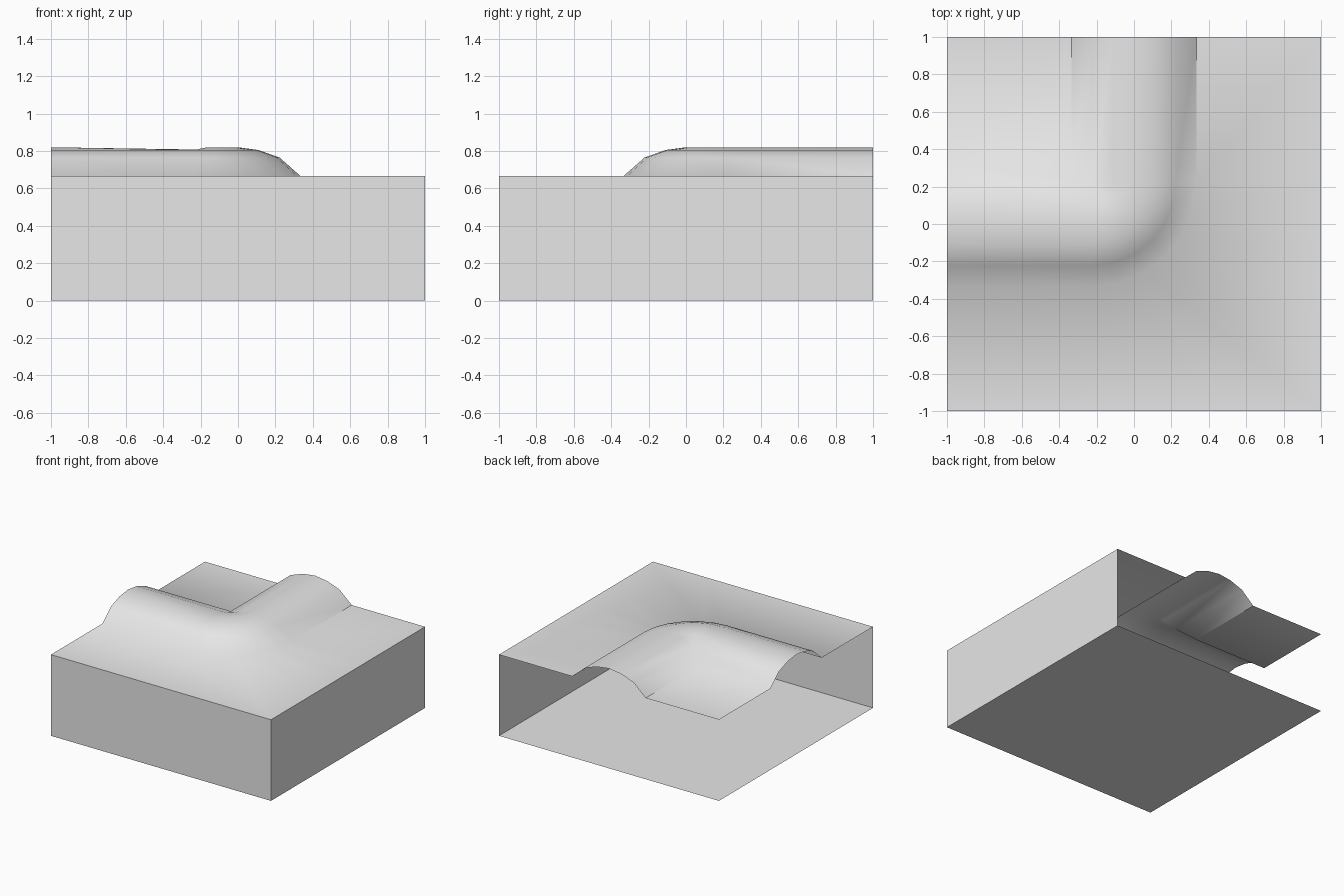
import bpy, bmesh
from math import sin, cos, pi

cube = bpy.data.objects.get("Cube")
if cube:
    bpy.data.objects.remove(cube, do_unlink=True)

# One plain grey for everything
grey = bpy.data.materials.new("light_grey")
grey.use_nodes = True
colour = (0.8, 0.8, 0.8, 1)
grey.diffuse_color = colour
grey.node_tree.nodes["Principled BSDF"].inputs["Base Color"].default_value = colour

TOP = 2 / 3          # height of the flat deck
HALF = 1 / 3         # half width of the ridge
BEND = 2 / 9         # distance of the bend pivot from the ridge centre line
PROFILE = [(-3, 0), (-2, 0.098), (-1, 0.138), (0, 0.153), (1, 0.138), (2, 0.098), (3, 0)]
STEPS = 6            # sections round the bend


def add_object(name, bm):
    mesh = bpy.data.meshes.new(name)
    bm.to_mesh(mesh)
    bm.free()
    mesh.materials.append(grey)
    obj = bpy.data.objects.new(name, mesh)
    bpy.context.collection.objects.link(obj)
    return obj


def add_sheet(name, corners):
    bm = bmesh.new()
    bm.faces.new([bm.verts.new(c) for c in corners])
    return add_object(name, bm)


def bend_point(d, angle):
    """Point at offset d from the centre line; the inner side meets in a mitre."""
    r = d + BEND
    if r < 0:
        return d, -d
    return -BEND + r * sin(angle), BEND - r * cos(angle)


def rim_point(angle):
    """Where the bend's section line meets the outer edge of the deck."""
    s, c = sin(angle), cos(angle)
    k = (1 + BEND) / max(s, c)
    return -BEND + k * s, BEND - k * c


# Deck with a ridge that turns a corner, swept section by section
bm = bmesh.new()
sections = []
for i in range(-1, STEPS + 2):
    angle = min(max(i, 0), STEPS) / STEPS * pi / 2
    row = []
    for n, h in PROFILE:
        d = n / 9
        if i < 0:
            x, y = -1, -d
        elif i > STEPS:
            x, y = d, 1
        else:
            x, y = bend_point(d, angle)
            if i == 0 and n == 0:
                h -= 0.012       # slight sag where the arm meets the bend
        row.append(bm.verts.new((x, y, TOP + h)))
    rim = (-1, -1) if i < 0 else (1, 1) if i > STEPS else rim_point(angle)
    row.append(bm.verts.new((*rim, TOP)))
    sections.append(row)

for a, b in zip(sections, sections[1:]):
    for j in range(len(PROFILE)):
        bm.faces.new((a[j], a[j + 1], b[j + 1], b[j]))

# Flat corner enclosed by the two arms
corner = [(-1, HALF), (-HALF, HALF), (-HALF, 1), (-1, 1)]
bm.faces.new([bm.verts.new((x, y, TOP)) for x, y in corner])
bmesh.ops.remove_doubles(bm, verts=bm.verts, dist=0.0005)
bmesh.ops.dissolve_degenerate(bm, edges=bm.edges, dist=0.0005)
for f in bm.faces:
    f.smooth = True
    if f.normal.z < 0:
        f.normal_flip()
# Crisp foot lines along the rear arm
for e in bm.edges:
    if all(abs(abs(v.co.x) - HALF) < 0.001 and v.co.y > 0.2 for v in e.verts):
        e.smooth = False
add_object("deck_with_ridge", bm)

# Floor and the two closed walls; the back and the -x side stay open
add_sheet("floor", [(-1, -1, 0), (-1, 1, 0), (1, 1, 0), (1, -1, 0)])
add_sheet("front_wall", [(-1, -1, 0), (1, -1, 0), (1, -1, TOP), (-1, -1, TOP)])
add_sheet("left_wall", [(1, -1, 0), (1, 1, 0), (1, 1, TOP), (1, -1, TOP)])
